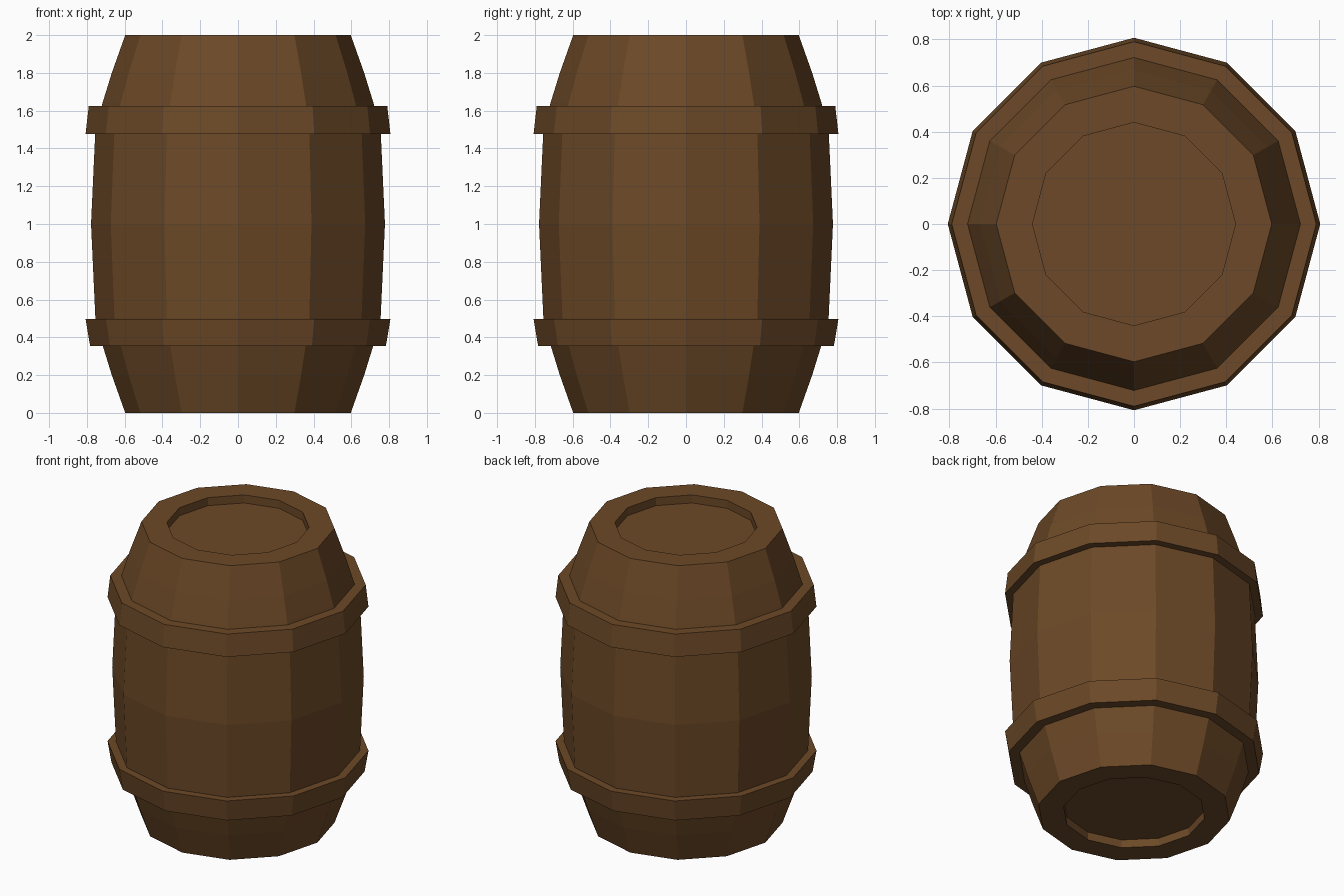
import bpy, bmesh, math

if "Cube" in bpy.data.objects:
    bpy.data.objects.remove(bpy.data.objects["Cube"])

SIDES = 12

wood = bpy.data.materials.new("brown wood")
wood.diffuse_color = (0.150, 0.066, 0.020, 1)
wood.use_nodes = True
wood.node_tree.nodes["Principled BSDF"].inputs["Base Color"].default_value = wood.diffuse_color


def lathe(name, profile, closed):
    """Spin (radius, z) points, listed from bottom to top on the outside."""
    bm = bmesh.new()
    rings = [[bm.verts.new((r * math.cos(math.tau * i / SIDES),
                            r * math.sin(math.tau * i / SIDES), z))
              for i in range(SIDES)] for r, z in profile]
    pairs = list(zip(rings, rings[1:]))
    if closed:
        pairs.append((rings[-1], rings[0]))
    else:
        bm.faces.new(rings[0][::-1])
        bm.faces.new(rings[-1])
    for a, b in pairs:
        for i in range(SIDES):
            j = (i + 1) % SIDES
            bm.faces.new((a[i], a[j], b[j], b[i]))
    bmesh.ops.recalc_face_normals(bm, faces=bm.faces[:])
    mesh = bpy.data.meshes.new(name)
    bm.to_mesh(mesh)
    bm.free()
    mesh.materials.append(wood)
    obj = bpy.data.objects.new(name, mesh)
    bpy.context.collection.objects.link(obj)


# Barrel body with recessed lids, mirrored about mid height
lower = [(0.44, 0.055), (0.44, 0), (0.597, 0), (0.668, 0.2),
         (0.716, 0.355), (0.755, 0.5)]
upper = [(r, 2 - z) for r, z in reversed(lower)]
lathe("barrel_body", lower + [(0.778, 1.0)] + upper, False)

# Two raised hoops, wider towards the middle of the barrel
hoop = [(0.70, 0.355), (0.783, 0.355), (0.807, 0.498), (0.74, 0.498)]
lathe("lower_hoop", hoop, True)
top_hoop = [(0.70, 1.625), (0.79, 1.625), (0.807, 1.477), (0.74, 1.477)]
lathe("upper_hoop", top_hoop, True)
